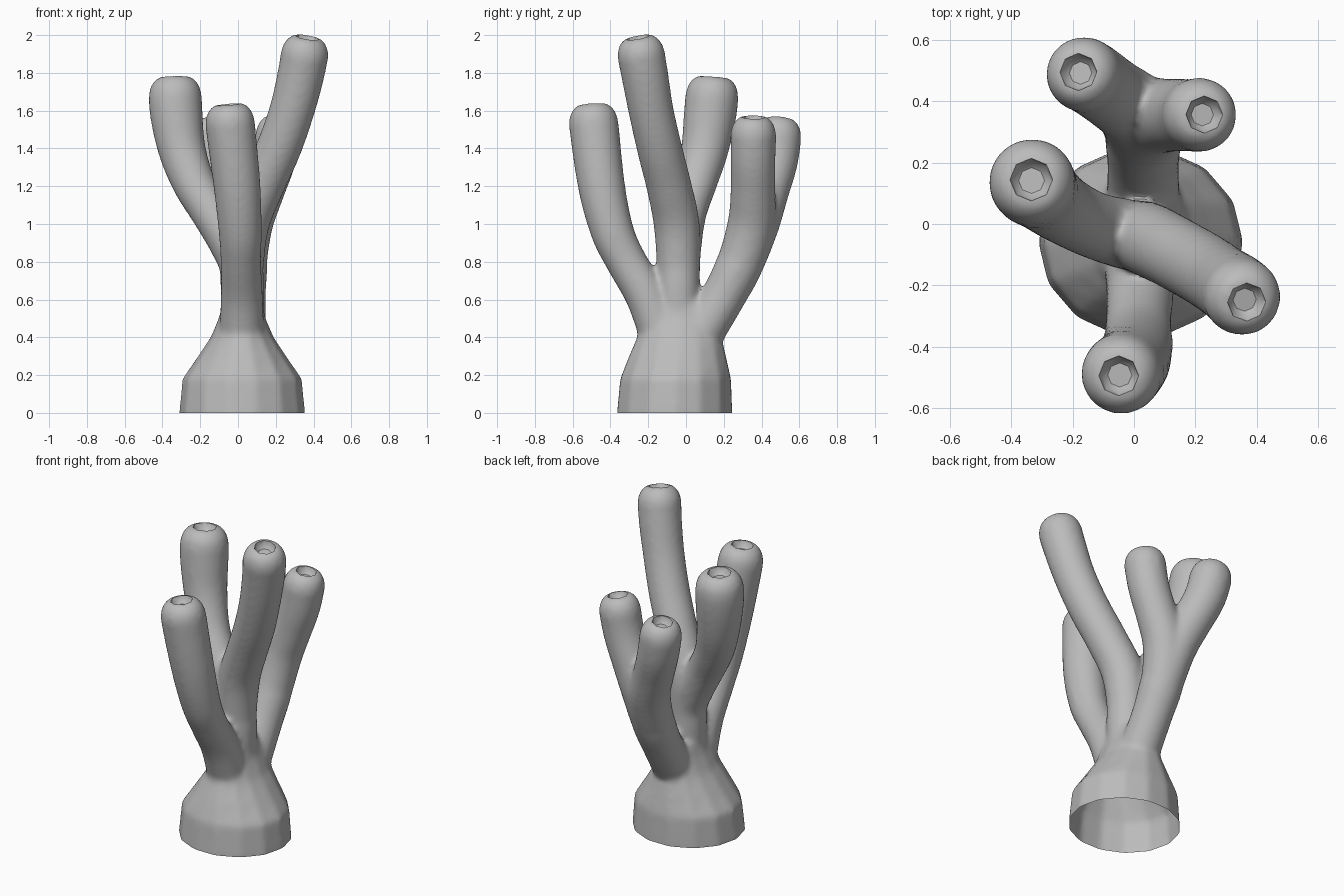
import bpy, bmesh, math
from mathutils import Vector

cube = bpy.data.objects.get("Cube")
if cube:
    bpy.data.objects.remove(cube)

grey = bpy.data.materials.new("plain grey")
grey.use_nodes = True
grey.diffuse_color = (0.5, 0.5, 0.5, 1)
grey.node_tree.nodes["Principled BSDF"].inputs["Base Color"].default_value = (0.5, 0.5, 0.5, 1)


def spline(points, steps=6):
    """Catmull-Rom curve through points of any dimension."""
    pts = [Vector(p) for p in points]
    pts = [2 * pts[0] - pts[1]] + pts + [2 * pts[-1] - pts[-2]]
    out = []
    for a, b, c, d in zip(pts, pts[1:], pts[2:], pts[3:]):
        for i in range(steps):
            t = i / steps
            out.append(0.5 * (2 * b + (c - a) * t + (2 * a - 5 * b + 4 * c - d) * t * t
                              + (3 * b - a - 3 * c + d) * t ** 3))
    return out + [pts[-2]]


def loft(bm, rings, sides):
    """Closed tube through rings of (centre, axis, x radius, y radius)."""
    loops = []
    for centre, axis, rx, ry in rings:
        u = Vector((1, 0, 0))
        u = (u - axis * u.dot(axis)).normalized()
        v = axis.cross(u)
        loops.append([bm.verts.new(centre + u * rx * math.cos(a) + v * ry * math.sin(a))
                      for a in (math.tau * i / sides for i in range(sides))])
    for lo, hi in zip(loops, loops[1:]):
        for i in range(sides):
            j = (i + 1) % sides
            bm.faces.new((lo[i], lo[j], hi[j], hi[i]))
    bm.faces.new(loops[0][::-1])
    bm.faces.new(loops[-1])


def make_object(name, bm):
    mesh = bpy.data.meshes.new(name)
    bm.to_mesh(mesh)
    bm.free()
    mesh.materials.append(grey)
    obj = bpy.data.objects.new(name, mesh)
    bpy.context.collection.objects.link(obj)
    return obj


body, holes = bmesh.new(), bmesh.new()
UP = Vector((0, 0, 1))

# Flared foot: height, centre y, x radius, y radius
foot = [(-0.1, -0.06, 0.33, 0.31), (0, -0.06, 0.335, 0.312), (0.18, -0.055, 0.318, 0.3),
        (0.3, -0.045, 0.235, 0.262), (0.4, -0.035, 0.168, 0.228), (0.5, -0.03, 0.125, 0.21),
        (0.58, -0.03, 0.105, 0.17)]
rings = []
for i, (z, y, rx, ry) in enumerate(foot):
    rings.append((Vector((0.022, y, z)), UP, rx, ry))
loft(body, rings, 14)

# Branch paths: x, y, z, radius; the last point is the top of the tip
rear_stem = [(0.03, 0.08, 0.42, 0.12), (0.03, 0.2, 0.62, 0.118), (0.03, 0.29, 0.8, 0.125)]
mid_stem = [(0.025, -0.04, 0.45, 0.11), (0.02, -0.04, 0.75, 0.115)]
branches = [
    # front
    [(0.02, -0.13, 0.42, 0.12), (0.02, -0.21, 0.62, 0.112), (0.015, -0.315, 0.8, 0.108),
     (0.012, -0.39, 0.96, 0.115), (-0.005, -0.447, 1.2, 0.125),
     (-0.038, -0.485, 1.5, 0.132), (-0.05, -0.495, 1.635, 0.132)],
    # tall
    mid_stem + [(0.045, -0.05, 1.0, 0.122), (0.125, -0.09, 1.2, 0.12), (0.215, -0.14, 1.4, 0.12),
                (0.285, -0.185, 1.6, 0.12), (0.335, -0.22, 1.8, 0.125), (0.368, -0.255, 1.99, 0.128)],
    # right
    mid_stem + [(-0.04, -0.03, 0.9, 0.115), (-0.14, 0.0, 1.06, 0.11), (-0.235, 0.05, 1.22, 0.115),
                (-0.298, 0.1, 1.4, 0.127), (-0.328, 0.13, 1.6, 0.141), (-0.335, 0.145, 1.78, 0.141)],
    # rear left
    rear_stem + [(0.06, 0.345, 1.0, 0.126), (0.125, 0.355, 1.17, 0.12), (0.19, 0.355, 1.35, 0.12),
                 (0.23, 0.357, 1.568, 0.123)],
    # rear right
    rear_stem + [(0.0, 0.37, 1.0, 0.125), (-0.07, 0.425, 1.17, 0.12), (-0.14, 0.475, 1.35, 0.122),
                 (-0.182, 0.496, 1.56, 0.124)],
]
for path in branches:
    pts = spline(path)
    centres = [p.to_3d() for p in pts]
    tip = centres[-1]
    end_axis = (tip - centres[-4]).normalized()
    end_r = pts[-1][3]
    rings = []
    for i, p in enumerate(pts):
        if (tip - centres[i]).length > 0.11:
            axis = (centres[i + 1] - centres[max(i - 1, 0)]).normalized()
            rings.append((centres[i], axis, p[3], p[3]))
    # Rounded tip with a nearly flat crown
    for drop, scale in ((0.1, 1), (0.06, 0.95), (0.027, 0.82), (0.006, 0.65), (0, 0.5)):
        rings.append((tip - end_axis * drop, end_axis, end_r * scale, end_r * scale))
    loft(body, rings, 20)
    # Eight-sided pore
    r = end_r * 0.5
    loft(holes, [(tip + end_axis * d, end_axis, r * s, r * s)
                 for d, s in ((-0.045, 0.6), (-0.025, 0.9), (0, 1), (0.05, 1.05))], 8)

coral = make_object("branching_tube_coral", body)
cutter = make_object("pore_cutter", holes)
cutter.hide_render = True

# Fuse the tubes, soften the joints, cut the pores
remesh = coral.modifiers.new("fuse", 'REMESH')
remesh.mode = 'VOXEL'
remesh.voxel_size = 0.014
smooth = coral.modifiers.new("soften", 'SMOOTH')
smooth.factor = 0.5
smooth.iterations = 14
pores = coral.modifiers.new("pores", 'BOOLEAN')
pores.object = cutter
pores.operation = 'DIFFERENCE'
pores.solver = 'EXACT'
bpy.context.view_layer.update()
fused = bpy.data.meshes.new_from_object(coral.evaluated_get(bpy.context.evaluated_depsgraph_get()))
coral.modifiers.clear()
coral.data = fused
bpy.data.objects.remove(cutter)

# Open the underside at ground level
bm = bmesh.new()
bm.from_mesh(fused)
bmesh.ops.bisect_plane(bm, geom=bm.verts[:] + bm.edges[:] + bm.faces[:],
                       plane_co=(0, 0, 0), plane_no=UP, clear_inner=True)
for face in bm.faces:
    face.material_index = 0
bm.to_mesh(fused)
bm.free()
fused.materials.clear()
fused.materials.append(grey)

bpy.ops.object.select_all(action='DESELECT')
coral.select_set(True)
bpy.context.view_layer.objects.active = coral
bpy.ops.object.shade_smooth_by_angle(angle=math.radians(40))
